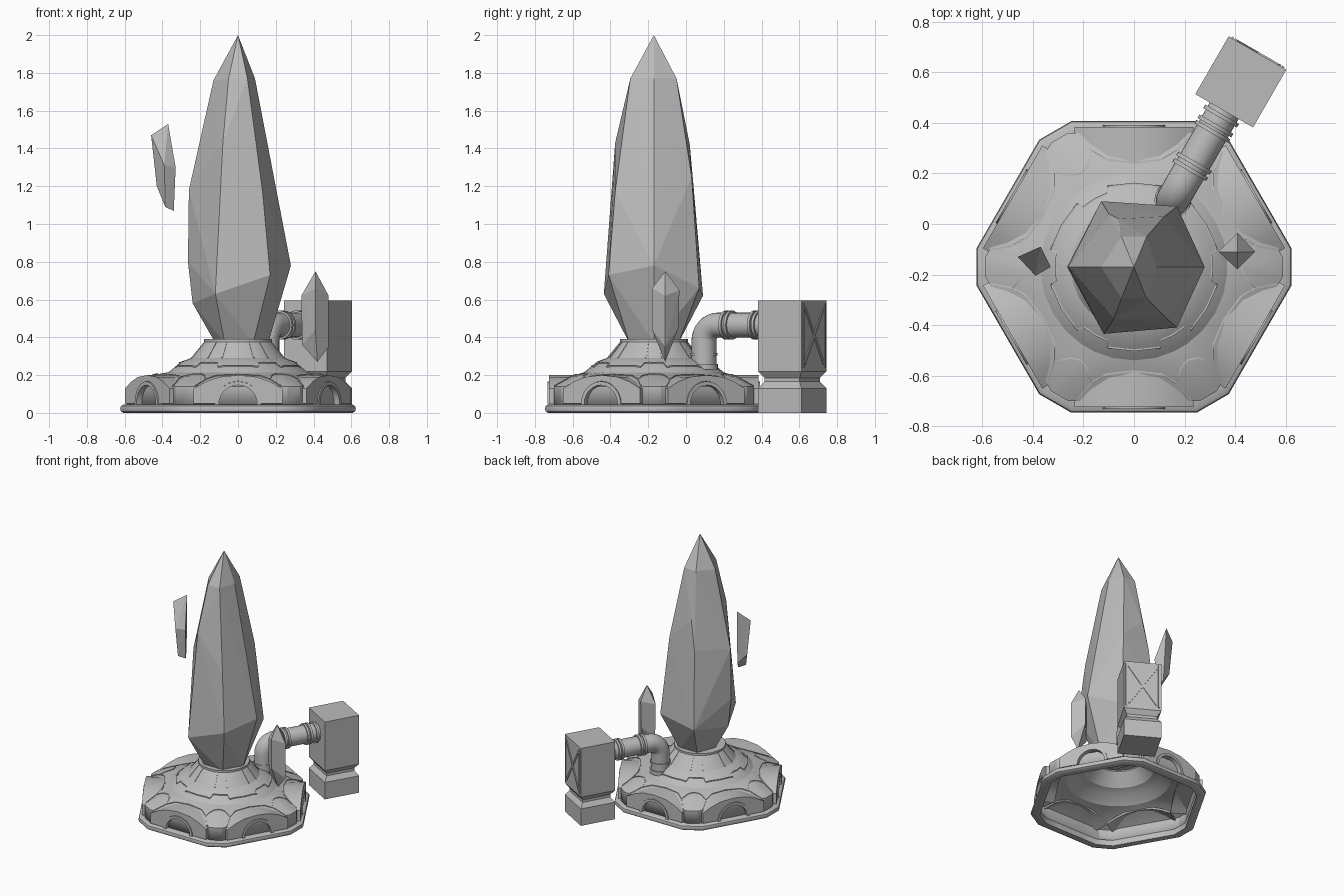
import bpy, bmesh, math
from mathutils import Vector, Matrix
from mathutils.bvhtree import BVHTree

if "Cube" in bpy.data.objects:
    bpy.data.objects.remove(bpy.data.objects["Cube"])

CY = -0.17                       # plinth centre in y
grey = bpy.data.materials.new("stone_grey")
grey.diffuse_color = (0.5, 0.5, 0.5, 1)
grey.use_nodes = True
grey.node_tree.nodes["Principled BSDF"].inputs["Base Color"].default_value = grey.diffuse_color


def finish(name, bm, matrix=None, smooth=None):
    if matrix is not None:
        bm.transform(matrix)
    bmesh.ops.recalc_face_normals(bm, faces=bm.faces[:])
    me = bpy.data.meshes.new(name)
    bm.to_mesh(me)
    bm.free()
    ob = bpy.data.objects.new(name, me)
    bpy.context.collection.objects.link(ob)
    me.materials.append(grey)
    if smooth:
        bpy.context.view_layer.objects.active = ob
        ob.select_set(True)
        bpy.ops.object.shade_smooth_by_angle(angle=math.radians(smooth))
        ob.select_set(False)
    return ob


def loft(bm, rings, closed=False, cap_start=False, cap_end=False):
    vs = [[bm.verts.new(p) for p in r] for r in rings]
    pairs = list(zip(vs, vs[1:])) + ([(vs[-1], vs[0])] if closed else [])
    for a, b in pairs:
        for i in range(len(a)):
            j = (i + 1) % len(a)
            bm.faces.new((a[i], a[j], b[j], b[i]))
    if cap_start:
        bm.faces.new(vs[0])
    if cap_end:
        bm.faces.new(vs[-1])


def hexagon(a, c, z, n=4):
    """Hexagon of apothem a with corners cut at distance c, n points per side."""
    t = (a / math.cos(math.pi / 6) - c) * math.sqrt(3)
    pts = []
    for k in range(6):
        m = Matrix.Rotation(k * math.pi / 3, 3, 'Z')
        p = m @ Vector((c, t, z))
        q = m @ Matrix.Rotation(math.pi / 3, 3, 'Z') @ Vector((c, -t, z))
        pts += [p.lerp(q, i / n) for i in range(n)] + [q.copy()]
    return pts


def circle_like(r, z):
    return [Vector((p.x, p.y, 0)).normalized() * r + Vector((0, 0, z)) for p in hexagon(.53, .585, 0)]


def hull(name, pts):
    bm = bmesh.new()
    for p in pts:
        bm.verts.new(p)
    bmesh.ops.convex_hull(bm, input=bm.verts[:])
    for v in [v for v in bm.verts if not v.link_faces]:
        bm.verts.remove(v)
    return finish(name, bm)


centre = Matrix.Translation((0, CY, 0))

# rounded foot rim
bm = bmesh.new()
loft(bm, [hexagon(a, c, z) for a, c, z in
          [(.515, .56, 0), (.56, .607, 0), (.573, .62, .008), (.577, .624, .022),
           (.573, .62, .036), (.56, .607, .044), (.515, .56, .044)]], closed=True)
finish("foot_rim", bm, centre, 35)

# domed plinth shell, six-sided below and round above
bm = bmesh.new()
loft(bm, [hexagon(.53, .59, .03), hexagon(.53, .59, .14), hexagon(.43, .485, .195)] +
     [circle_like(r, z) for r, z in [(.37, .215), (.30, .272), (.25, .29), (.18, .375), (.18, .39)]],
     cap_end=True)
tree = BVHTree.FromBMesh(bm)
dome = finish("plinth_dome", bm, centre, 20)
sol = dome.modifiers.new("thickness", 'SOLIDIFY')
sol.thickness, sol.offset = .012, -1

# arched bays on the six sides (built facing +x, then turned)
TOP = [(-.235, .13), (-.17, .165), (-.10, .19), (0, .2), (.10, .19), (.17, .165), (.235, .13)]


def bay_matrix(k):
    return centre @ Matrix.Rotation(math.radians(30 + 60 * k), 4, 'Z')


def arch_ring(r0, r1, x0, x1, base):
    """Half-round arch between radii r0 and r1, from x0 to x1."""
    bm = bmesh.new()
    rings = []
    for i in range(13):
        a = math.pi * i / 12
        rings.append([(x, r * math.cos(a), base + r * math.sin(a))
                      for x, r in ((x0, r0), (x1, r0), (x1, r1), (x0, r1))])
    loft(bm, rings, cap_start=True, cap_end=True)
    return bm


for k in range(6):
    m = bay_matrix(k)
    bm = bmesh.new()             # shallow vault roof
    loft(bm, [[(x, y, z + dz) for x, dz in ((.41, 0), (.555, 0), (.555, -.015), (.41, -.015))]
              for y, z in TOP], cap_start=True, cap_end=True)
    finish("bay_vault", bm, m, 25)
    bm = bmesh.new()             # front plate with a half-round opening
    rings = []
    for i in range(17):
        a = math.pi * i / 16
        y, z = .118 * math.cos(a), .05 + .118 * math.sin(a)
        oy = max(-.235, min(.235, .25 * math.cos(a)))
        oz = .05 if i in (0, 16) else .2 - .07 * (abs(oy) / .235) ** 1.6
        rings.append([(.53, y, z), (.555, y, z), (.555, oy, oz), (.53, oy, oz)])
    loft(bm, rings, cap_start=True, cap_end=True)
    finish("bay_front", bm, m)
    finish("bay_arch_trim", arch_ring(.102, .122, .525, .562, .045), m, 35)


# panel seams laid over the plinth
def seam(name, pts, matrix, steps=5, w=.0035):
    path = []
    for p, q in zip(pts, pts[1:]):
        path += [Vector(p).lerp(Vector(q), i / steps) for i in range(steps)]
    path.append(Vector(pts[-1]))
    rings = []
    for i, p in enumerate(path):
        d = (path[min(i + 1, len(path) - 1)] - path[max(i - 1, 0)]).normalized()
        n = Vector((-d.y, d.x)) * w
        hit = tree.ray_cast(Vector((p.x, p.y, 1)), Vector((0, 0, -1)))[0]
        z = hit.z if hit else .14
        rings.append([(p.x + s * n.x, p.y + s * n.y, z + h)
                      for s, h in ((1, -.004), (1, .004), (-1, .004), (-1, -.004))])
    bm = bmesh.new()
    loft(bm, rings, cap_start=True, cap_end=True)
    finish(name, bm, matrix)


def polar(r, deg):
    return (r * math.cos(math.radians(deg)), r * math.sin(math.radians(deg)))


for k in range(6):
    A = 30 + 60 * k
    rot = Matrix.Rotation(math.radians(A), 2)
    seam("bay_seam", [rot @ Vector(p) for p in
                      [(.525, -.225), (.46, -.17), (.425, -.11), (.412, 0),
                       (.425, .11), (.46, .17), (.525, .225)]], centre)
    seam("corner_seam", [polar(.49, A + 20), polar(.44, A + 25), polar(.425, A + 30),
                         polar(.44, A + 35), polar(.49, A + 40)], centre)
    seam("shoulder_seam", [polar(.31, A - 30), polar(.31, A - 20), polar(.335, A - 18),
                           polar(.33, A), polar(.335, A + 18), polar(.31, A + 20),
                           polar(.31, A + 30)], centre)
    for d in (-20, 20):
        seam("neck_seam", [polar(.183, A + d), polar(.25, A + d)], centre)

# main crystal
tip = (0, CY, 2)
hull("main_crystal", [
    (.16, CY, .37), (.08, -.04, .37), (-.07, -.04, .37), (-.12, CY, .37), (-.07, -.30, .37), (.08, -.30, .37),
    (.28, CY, .78), (.17, .07, .66), (-.13, .09, .62), (-.24, CY, .58), (-.12, -.435, .63), (.17, -.41, .73),
    (-.265, CY, .8), (-.26, CY, 1.18), (.13, -.375, 1.17), (-.08, -.375, 1.43), (-.10, .04, 1.2),
    (.12, .03, 1.25), (-.06, .02, 1.42), (.09, CY, 1.77), (-.13, CY, 1.76),
    (.05, -.295, 1.77), (-.05, -.295, 1.77), (.05, -.05, 1.77), (-.05, -.05, 1.77), tip])

# floating shards
hull("left_shard", [(-.46, -.13, 1.47), (-.37, -.09, 1.53), (-.39, -.205, 1.31), (-.33, -.17, 1.3),
                    (-.43, -.13, 1.2), (-.385, -.18, 1.09), (-.34, -.15, 1.07), (-.36, -.11, 1.12)])
hull("right_shard", [(.41, -.11, .75), (.335, -.11, .62), (.48, -.11, .62), (.41, -.035, .65), (.41, -.18, .66),
                     (.34, -.11, .36), (.48, -.11, .35), (.41, -.04, .45), (.41, -.18, .44), (.42, -.11, .27)])

# machine box, pipe and flanges lie along the 60 degree spoke
spoke = centre @ Matrix.Rotation(math.radians(60), 4, 'Z')
D, H = .846, .132


def square(h, z):
    return [(D + sx * h, sy * h, z) for sx, sy in ((-1, -1), (1, -1), (1, 1), (-1, 1))]


bm = bmesh.new()
loft(bm, [square(h, z) for h, z in
          [(H, 0), (H, .13), (H - .025, .165), (H - .025, .185), (H, .22), (H, .595)]],
     cap_start=True, cap_end=True)
finish("machine_box", bm, spoke)


def bar(name, p, q, w):
    """Flat strip on the outer face of the box between two (y, z) points."""
    p, q = Vector(p), Vector(q)
    d = (q - p).normalized()
    n = Vector((-d.y, d.x)) * w
    bm = bmesh.new()
    loft(bm, [[(x, v.x, v.y) for v in (p + n, q + n, q - n, p - n)] for x in (D + H - .002, D + H + .006)],
         cap_start=True, cap_end=True)
    finish(name, bm, spoke)


bar("cross_brace", (-.1, .26), (.1, .56), .007)
bar("cross_brace", (.1, .26), (-.1, .56), .007)
for s in (-1, 1):
    bar("brace_frame", (s * .115, .24), (s * .115, .58), .005)

# elbow pipe from the dome to the box
PX, PZ, PR, BEND = .306, .465, .066, .085
path = [((PX, .23), 90)]
for i in range(9):
    a = math.radians(180 - i * 90 / 8)
    path.append(((PX + BEND + BEND * math.cos(a), PZ - BEND + BEND * math.sin(a)), 90 - i * 90 / 8))
path.append(((D - H + .01, PZ), 0))
bm = bmesh.new()
rings = []
for (x, z), ang in path:
    t = math.radians(ang)
    rings.append([(x - math.sin(t) * PR * math.cos(u), PR * math.sin(u), z + math.cos(t) * PR * math.cos(u))
                  for u in (math.tau * j / 24 for j in range(24))])
loft(bm, rings, cap_start=True, cap_end=True)
finish("elbow_pipe", bm, spoke, 40)


def flange(x, z, r, h, vertical=False):
    bm = bmesh.new()
    bmesh.ops.create_cone(bm, cap_ends=True, segments=24, radius1=r, radius2=r, depth=h)
    turn = Matrix.Identity(4) if vertical else Matrix.Rotation(math.pi / 2, 4, 'Y')
    finish("pipe_flange", bm, spoke @ Matrix.Translation((x, 0, z)) @ turn, 40)


for x in (.445, .475, .62, .645, .69):
    flange(x, PZ, .077, .016)
flange(PX, .31, .072, .014, True)
flange(PX, .245, .074, .03, True)
